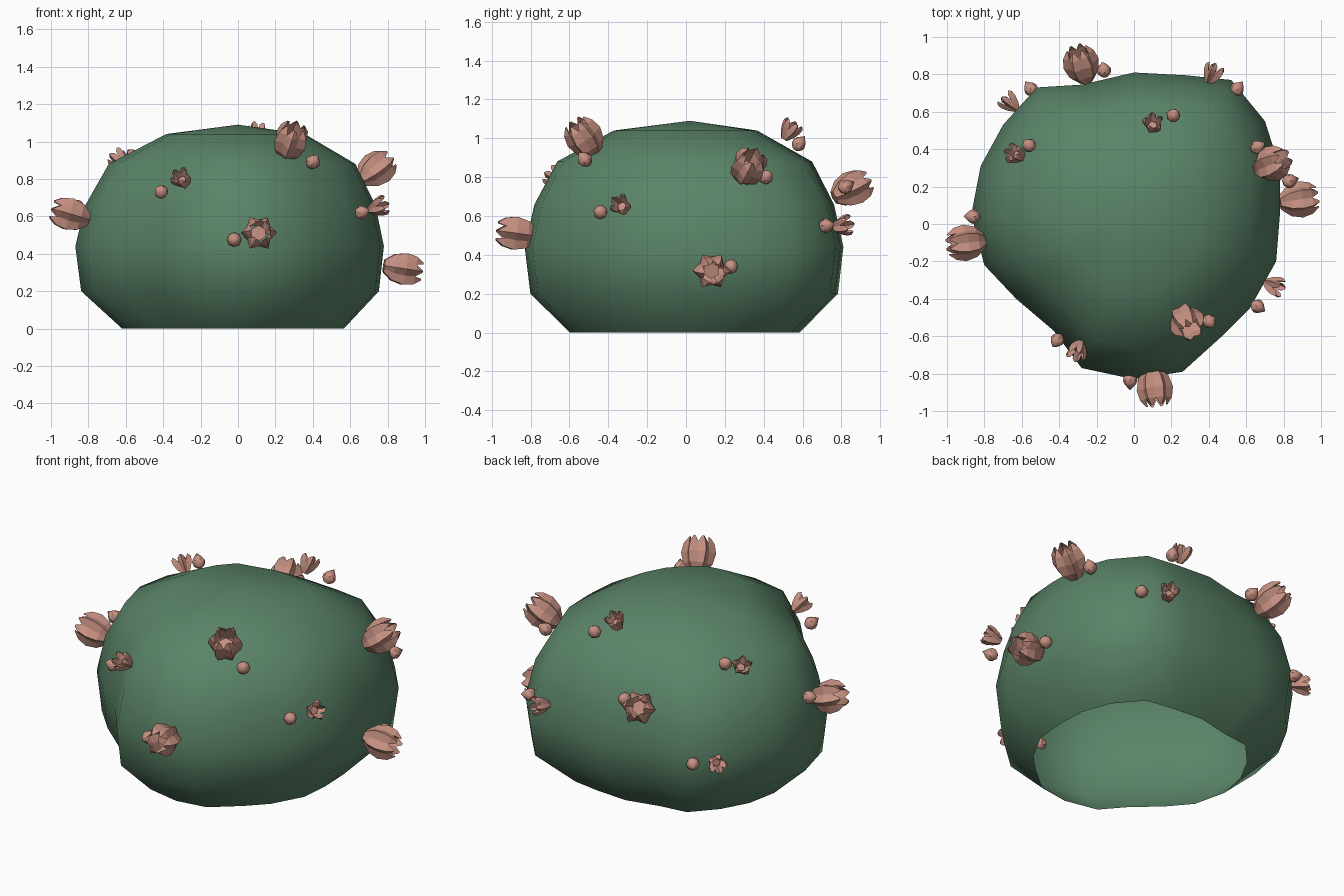
import bpy, bmesh, math
from mathutils import Vector

if "Cube" in bpy.data.objects:
    bpy.data.objects.remove(bpy.data.objects["Cube"])


def material(name, rgb):
    m = bpy.data.materials.new(name)
    m.diffuse_color = (*rgb, 1)
    m.use_nodes = True
    m.node_tree.nodes["Principled BSDF"].inputs["Base Color"].default_value = m.diffuse_color
    return m


GREEN = material("cactus green", (0.102, 0.227, 0.138))
PINK = material("dusty pink", (0.56, 0.28, 0.22))


def finish(bm, name, mat, angle=None):
    me = bpy.data.meshes.new(name)
    bm.to_mesh(me)
    bm.free()
    ob = bpy.data.objects.new(name, me)
    bpy.context.collection.objects.link(ob)
    me.materials.append(mat)
    if angle:
        bpy.ops.object.select_all(action='DESELECT')
        bpy.context.view_layer.objects.active = ob
        ob.select_set(True)
        bpy.ops.object.shade_smooth_by_angle(angle=math.radians(angle))
    return ob


# Lumpy hollow body, open underneath: uneven outline swept up through scaled rings
outline = [(-0.52, 0.73), (-0.28, 0.745), (0, 0.81), (0.28, 0.795), (0.52, 0.77), (0.70, 0.55),
           (0.78, 0.30), (0.78, 0.05), (0.76, -0.2), (0.62, -0.45), (0.47, -0.6), (0.26, -0.79),
           (0, -0.83), (-0.28, -0.77), (-0.43, -0.57), (-0.63, -0.40), (-0.80, -0.22),
           (-0.87, 0.05), (-0.82, 0.31), (-0.70, 0.53)]
rings = [(0, 0.72), (0.20, 0.965), (0.44, 1.0), (0.66, 0.94), (0.88, 0.80), (1.04, 0.45)]
bm = bmesh.new()
n = len(outline)
levels = []
for z, s in rings:
    # rings get rounder away from the widest level
    blend = 0.6 * (1 - s)
    ring = []
    for x, y in outline:
        r = math.hypot(x, y)
        k = s * (r + (0.82 - r) * blend) / r
        ring.append(bm.verts.new((x * k, y * k, z)))
    levels.append(ring)
for a, b in zip(levels, levels[1:]):
    for i in range(n):
        j = (i + 1) % n
        bm.faces.new((a[i], a[j], b[j], b[i]))
crown = bm.verts.new((0, 0.02, 1.09))
for i in range(n):
    bm.faces.new((levels[-1][i], levels[-1][(i + 1) % n], crown))
# outline runs clockwise, so turn every face outward
bmesh.ops.reverse_faces(bm, faces=bm.faces)
bm.normal_update()
top = [f for f in bm.faces if crown in f.verts]
if top[0].normal.z < 0:
    bmesh.ops.reverse_faces(bm, faces=bm.faces)
finish(bm, "cactus_body", GREEN, 70)


def outward(p):
    return Vector((p.x / 0.66, p.y / 0.66, (p.z - 0.42) / 0.48)).normalized()


def place(ob, p, length):
    d = outward(p)
    ob.rotation_mode = 'QUATERNION'
    ob.rotation_quaternion = d.to_track_quat('Z', 'Y')
    ob.location = p - d * length * 0.5


def flower(name, p, length, radius, petals, rows):
    # Creased, pointed petals around an inner cup
    bm = bmesh.new()
    for i in range(petals):
        a = 2 * math.pi * i / petals
        half = math.pi / petals
        strips = []
        for h, ridge, edge, w in rows:
            strips.append([bm.verts.new((radius * r * math.cos(a + t), radius * r * math.sin(a + t),
                                         length * h))
                           for r, t in ((edge, -half * w), (ridge, 0), (edge, half * w))])
        for lo, hi in zip(strips, strips[1:]):
            for k in (0, 1):
                bm.faces.new((lo[k], lo[k + 1], hi[k + 1], hi[k]))
    cup = bmesh.ops.create_cone(bm, cap_ends=True, segments=petals, radius1=radius * 0.3,
                                radius2=radius * 0.45, depth=length * 0.5)
    for v in cup["verts"]:
        v.co.z += length * 0.25
    place(finish(bm, name, PINK), p, length)


def bud(name, p, r):
    # Small faceted ball with a pointed tip
    bm = bmesh.new()
    prof = [(-0.9, 0.4), (-0.4, 0.9), (0.1, 1.0), (0.6, 0.75)]
    sides = 8
    lv = [[bm.verts.new((r * q * math.cos(2 * math.pi * i / sides),
                         r * q * math.sin(2 * math.pi * i / sides), r * (h + 1)))
           for i in range(sides)] for h, q in prof]
    for a, b in zip(lv, lv[1:]):
        for i in range(sides):
            j = (i + 1) % sides
            bm.faces.new((a[i], a[j], b[j], b[i]))
    tip = bm.verts.new((0, 0, r * 2.4))
    for i in range(sides):
        bm.faces.new((lv[-1][i], lv[-1][(i + 1) % sides], tip))
    bm.faces.new(lv[0][::-1])
    place(finish(bm, name, PINK, 40), p, 2 * r)


# Petal rows: height, ridge radius, edge radius, width
CLOSED = [(0, 0.40, 0.32, 1.0), (0.25, 0.86, 0.66, 1.05), (0.55, 1.03, 0.74, 1.1),
          (0.82, 0.90, 0.66, 1.0), (1.0, 0.60, 0.52, 0.25)]
CUPPED = [(0, 0.35, 0.25, 1.0), (0.3, 0.75, 0.48, 1.0), (0.6, 1.0, 0.66, 1.0),
          (0.85, 1.05, 0.78, 0.75), (1.0, 0.85, 0.8, 0.2)]

# Blossoms, each with a bud beside it
large = [((-0.28, 0.85, 0.74), (-0.16, 0.82, 0.75)), ((0.735, 0.32, 0.85), (0.66, 0.41, 0.80)),
         ((0.88, 0.13, 0.32), (0.83, 0.23, 0.34)), ((-0.895, -0.10, 0.61), (-0.86, 0.04, 0.65)),
         ((0.28, -0.52, 1.0), (0.40, -0.52, 0.89)), ((0.11, -0.87, 0.51), (-0.02, -0.835, 0.475))]
small = [((0.42, 0.80, 0.55), (0.55, 0.72, 0.55)), ((-0.66, 0.65, 0.43), (-0.55, 0.72, 0.42)),
         ((-0.63, 0.37, 0.90), (-0.56, 0.42, 0.92)), ((0.10, 0.53, 1.04), (0.21, 0.58, 0.97)),
         ((-0.30, -0.67, 0.795), (-0.41, -0.62, 0.73)), ((0.745, -0.33, 0.65), (0.66, -0.44, 0.62))]
for i, (f, b) in enumerate(large):
    flower(f"large_blossom_{i}", Vector(f), 0.205, 0.095, 6, CLOSED)
    bud(f"large_blossom_bud_{i}", Vector(b), 0.039)
for i, (f, b) in enumerate(small):
    flower(f"small_blossom_{i}", Vector(f), 0.105, 0.056, 5, CUPPED)
    bud(f"small_blossom_bud_{i}", Vector(b), 0.038)
